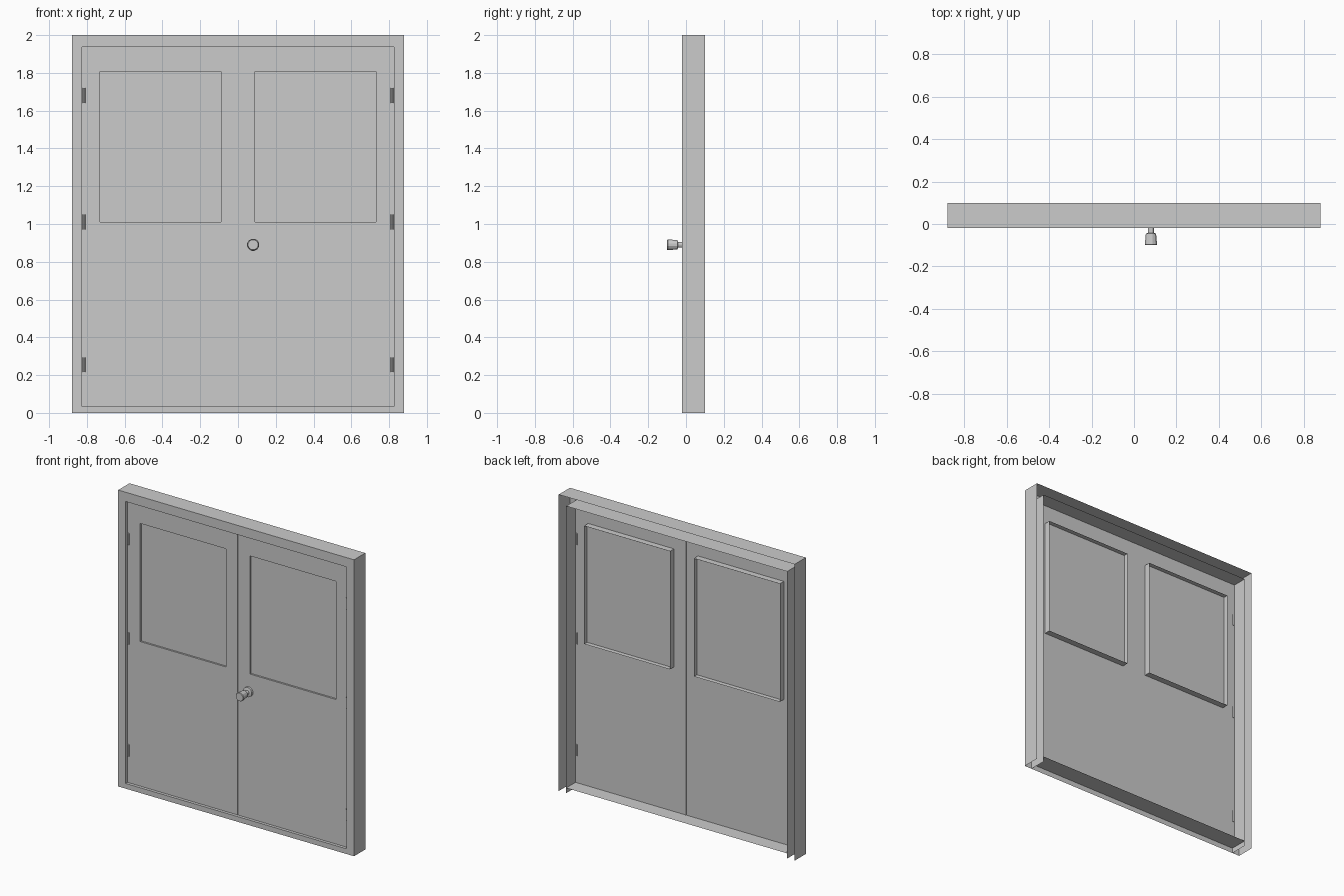
import bpy, bmesh, math
from mathutils import Matrix

if "Cube" in bpy.data.objects:
    bpy.data.objects.remove(bpy.data.objects["Cube"])

FRONT, BACK, DOOR, GLASS = -0.02, 0.10, 0.0, 0.012
W, H = 0.88, 2.0            # frame outside
IW, IH, SILL = 0.825, 1.937, 0.035  # opening
WX, WZ = (0.09, 0.73), (1.01, 1.807)  # window extents


def make(name, quads, mirror=False):
    bm = bmesh.new()
    for q in quads:
        bm.faces.new([bm.verts.new(p) for p in q])
    bmesh.ops.remove_doubles(bm, verts=bm.verts, dist=1e-5)
    bmesh.ops.recalc_face_normals(bm, faces=bm.faces)
    return finish(name, bm, mirror)


def finish(name, bm, mirror=False):
    me = bpy.data.meshes.new(name)
    bm.to_mesh(me)
    bm.free()
    ob = bpy.data.objects.new(name, me)
    bpy.context.collection.objects.link(ob)
    if mirror:
        ob.modifiers.new("Mirror", 'MIRROR')
    return ob


def upright(x0, x1, z0, z1, y):
    return [(x0, y, z0), (x1, y, z0), (x1, y, z1), (x0, y, z1)]


def sweep(rows, closed=False):
    quads = []
    for a, b in zip(rows, rows[1:]):
        n = len(a)
        for i in range(n if closed else n - 1):
            j = (i + 1) % n
            quads.append([a[i], a[j], b[j], b[i]])
    return quads


# Door frame: U-shaped channel, open at the back and bottom
def arch(w, h, y):
    return [(-w, y, 0), (-w, y, h), (w, y, h), (w, y, 0)]


make("door_frame", sweep([arch(W, H, BACK), arch(W, H, FRONT),
                          arch(IW, IH, FRONT), arch(IW, IH, BACK)]))

# Sill: front lip and top ledge
make("sill", sweep([[(-IW, y, z), (IW, y, z)]
                    for y, z in ((FRONT, 0), (FRONT, SILL), (BACK, SILL))]))

# Door leaves: sheet with a window hole and a fine groove at the meeting edge
xs, zs = (0.002, *WX, IW), (SILL, *WZ, IH)
leaf = [upright(xs[i], xs[i + 1], zs[k], zs[k + 1], DOOR)
        for i in range(3) for k in range(3) if (i, k) != (1, 1)]
leaf += sweep([[(x, y, z) for z in zs]
               for x, y in ((0.002, DOOR), (0.002, 0.004), (0, 0.004))])
make("door_leaf", leaf, mirror=True)

# Window surrounds standing out behind the doors, and their panes
make("window_surround",
     sweep([upright(*WX, *WZ, y) for y in (DOOR, 0.043)], closed=True), mirror=True)
make("window_pane", [upright(*WX, *WZ, GLASS)], mirror=True)

# Hinges
bm = bmesh.new()
for z in (0.255, 1.01, 1.68):
    bmesh.ops.create_cone(bm, cap_ends=True, segments=8, radius1=0.007, radius2=0.007,
                          depth=0.078, matrix=Matrix.Translation((0.815, -0.002, z)))
finish("hinges", bm, mirror=True)

# Door knob: rosette, neck and flared head, turned about the y axis
profile = [(0.033, 0.0), (0.033, -0.014), (0.015, -0.018), (0.015, -0.042),
           (0.025, -0.046), (0.030, -0.096), (0.027, -0.10)]
N = 12
rings = [[(0.08 + r * math.cos(math.tau * (i + 0.5) / N), y,
           0.89 + r * math.sin(math.tau * (i + 0.5) / N)) for i in range(N)]
         for r, y in profile]
make("door_knob", sweep(rings, closed=True) + [rings[0], rings[-1]])
